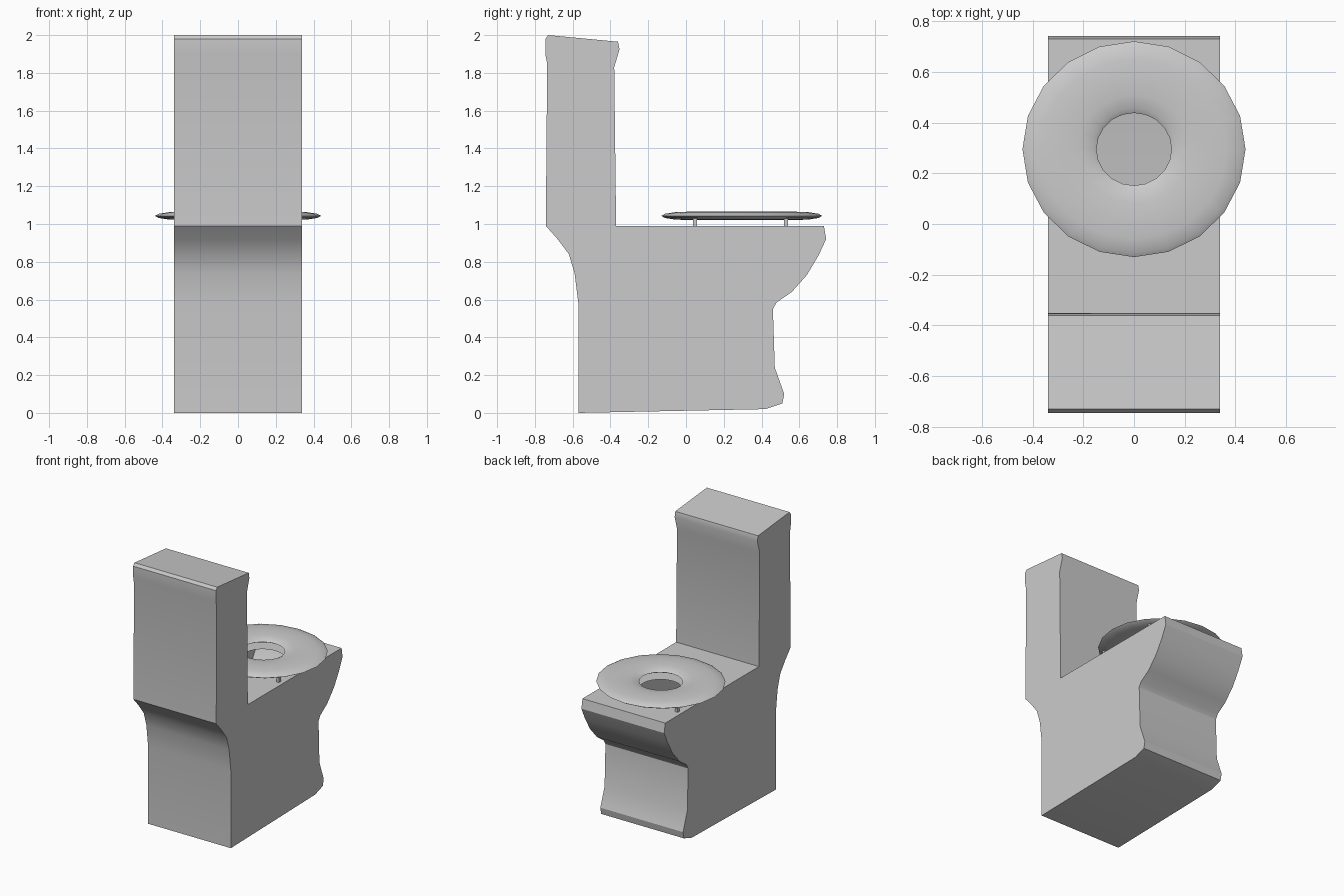
import bpy, bmesh, math

if "Cube" in bpy.data.objects:
    bpy.data.objects.remove(bpy.data.objects["Cube"])

SEAT_Y, HALF_W = 0.295, 0.34
HOLE_X, HOLE_Y = 0.148, 0.144

# side outline (y, z); the seat deck lies between points 11 and 12
PROFILE = [(-0.57, 0), (0.42, 0.02), (0.51, 0.05), (0.52, 0.10), (0.47, 0.24),
           (0.46, 0.55), (0.48, 0.585), (0.56, 0.64), (0.64, 0.73), (0.70, 0.83),
           (0.742, 0.92), (0.73, 0.99), (-0.37, 0.99), (-0.38, 1.83),
           (-0.352, 1.925), (-0.36, 1.965), (-0.73, 2.0), (-0.745, 1.98),
           (-0.745, 1.90), (-0.735, 1.85), (-0.742, 0.99), (-0.68, 0.92),
           (-0.62, 0.84), (-0.59, 0.74), (-0.57, 0.58)]
DECK = 11


def finish(obj, angle=30):
    bpy.ops.object.select_all(action='DESELECT')
    obj.select_set(True)
    bpy.context.view_layer.objects.active = obj
    bpy.ops.object.shade_smooth_by_angle(angle=math.radians(angle))


# hollow body: bowl, pedestal and tank as one extruded outline
bm = bmesh.new()
left, right = ([bm.verts.new((x, y, z)) for y, z in PROFILE] for x in (-HALF_W, HALF_W))
bm.faces.new(left)
bm.faces.new(right[::-1])
n = len(PROFILE)
for i in range(n):
    if i != DECK:
        j = (i + 1) % n
        bm.faces.new((left[i], right[i], right[j], left[j]))

# deck with a round opening under the seat
corners = [left[DECK], right[DECK], right[DECK + 1], left[DECK + 1]]
rim = [bm.verts.new((HOLE_X * math.cos(math.tau * k / 20),
                     SEAT_Y + HOLE_Y * math.sin(math.tau * k / 20), 0.99)) for k in range(20)]
edges = []
for loop in (corners, rim):
    for a, b in zip(loop, loop[1:] + loop[:1]):
        edges.append(bm.edges.get((a, b)) or bm.edges.new((a, b)))
bmesh.ops.triangle_fill(bm, edges=edges, use_beauty=True, normal=(0, 0, 1))
bmesh.ops.recalc_face_normals(bm, faces=bm.faces)
mesh = bpy.data.meshes.new("body")
bm.to_mesh(mesh)
bm.free()
body = bpy.data.objects.new("body", mesh)
bpy.context.collection.objects.link(body)
finish(body)

# flattened ring seat
bpy.ops.mesh.primitive_torus_add(major_segments=20, minor_segments=12,
                                 major_radius=0.294, minor_radius=0.146,
                                 location=(0, SEAT_Y, 1.043))
seat = bpy.context.object
seat.name = "seat"
seat.scale = (1, 0.967, 0.152)
bpy.ops.object.transform_apply(location=False, rotation=False, scale=True)
finish(seat, 60)

# four small pegs holding the seat above the deck
for x in (-0.30, 0.30):
    for y in (0.048, 0.53):
        bpy.ops.mesh.primitive_cube_add(size=1, location=(x, y, 1.01))
        peg = bpy.context.object
        peg.name = "seat_peg"
        peg.scale = (0.022, 0.022, 0.05)
